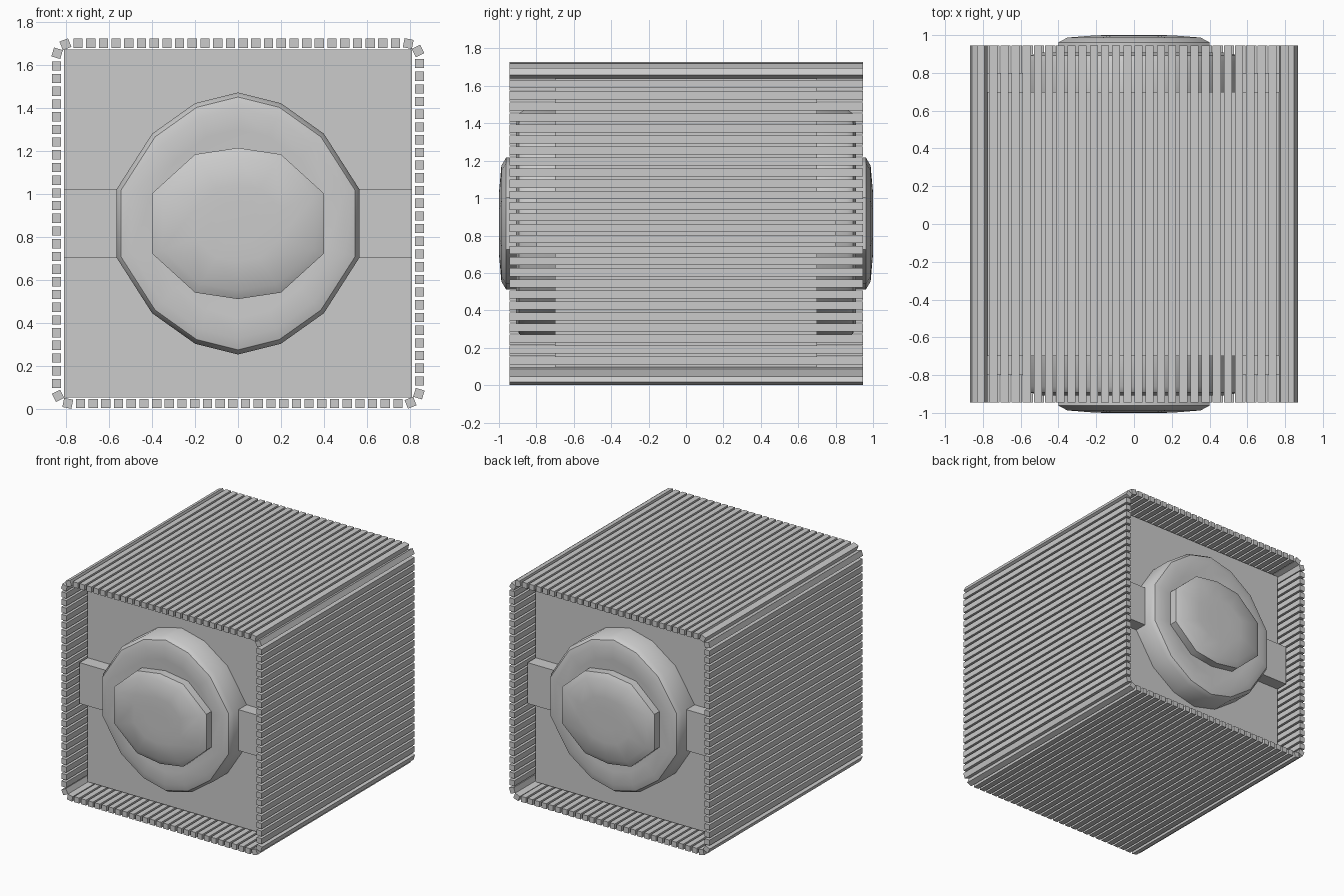
import bpy, bmesh, math
from mathutils import Matrix, Vector

if "Cube" in bpy.data.objects:
    bpy.data.objects.remove(bpy.data.objects["Cube"])

CZ = 0.864  # height of the centre axis


def finish(bm, name, smooth=None):
    bmesh.ops.recalc_face_normals(bm, faces=bm.faces)
    me = bpy.data.meshes.new(name)
    bm.to_mesh(me)
    bm.free()
    ob = bpy.data.objects.new(name, me)
    bpy.context.collection.objects.link(ob)
    if smooth:
        bpy.ops.object.select_all(action='DESELECT')
        bpy.context.view_layer.objects.active = ob
        ob.select_set(True)
        bpy.ops.object.shade_smooth_by_angle(angle=math.radians(smooth))
    return ob


def add_box(bm, centre, size, rot=0.0):
    m = (Matrix.Translation(centre) @ Matrix.Rotation(rot, 4, 'Y')
         @ Matrix.Diagonal((*size, 1)))
    bmesh.ops.create_cube(bm, size=1, matrix=m)


def outline(quarter):
    """Mirror a quarter outline (top point to side) into a closed loop."""
    right = quarter + [(x, -z) for x, z in reversed(quarter)]
    return right + [(-x, z) for x, z in reversed(right) if x > 0]


def knob(name, quarter, rings, side):
    """Stack scaled copies of an outline along y; rings are (scale, y)."""
    bm = bmesh.new()
    loops = [[bm.verts.new((x * s, side * y, CZ + z * s)) for x, z in outline(quarter)]
             for s, y in rings]
    n = len(loops[0])
    for a, b in zip(loops, loops[1:]):
        for i in range(n):
            j = (i + 1) % n
            bm.faces.new((a[i], a[j], b[j], b[i]))
    bm.faces.new(loops[0])
    bm.faces.new(loops[-1])
    return finish(bm, name, 35)


def rounded_rect_point(d, hx, hz, r):
    """Point and tilt at distance d clockwise from the top left straight."""
    corners = [(hx - r, hz - r), (hx - r, r - hz), (r - hx, r - hz), (r - hx, hz - r)]
    lengths = [2 * (hx - r), 2 * (hz - r)] * 2
    arc = math.pi / 2 * r
    d %= sum(lengths) + 4 * arc
    for k in range(4):
        a = k * math.pi / 2
        tangent = Vector((math.cos(a), -math.sin(a)))
        normal = Vector((math.sin(a), math.cos(a)))
        c = Vector(corners[k])
        if d < lengths[k]:
            return c + normal * r - tangent * (lengths[k] - d), a
        d -= lengths[k]
        if d < arc:
            a += d / r
            return c + Vector((math.sin(a), math.cos(a))) * r, a
        d -= arc
    return Vector((r - hx, hz)), 0.0


# Slats wrapped around a rounded square
HX, HZ, R, COUNT = 0.845, 0.839, 0.065, 112
perimeter = 4 * (HX + HZ) - 8 * R + 2 * math.pi * R
bm = bmesh.new()
for i in range(COUNT):
    p, a = rounded_rect_point(0.035 + perimeter * i / COUNT, HX, HZ, R)
    add_box(bm, (p.x, 0, CZ + p.y), (0.043, 1.89, 0.043), a)
finish(bm, "slats")

# Solid inner core
bm = bmesh.new()
add_box(bm, (0, 0, CZ), (1.62, 1.4, 1.62))
finish(bm, "inner_core")

# Round housing, centre cap and side brackets on both ends
housing = [(0, 0.61), (0.2, 0.56), (0.4, 0.418), (0.565, 0.16)]
cap = [(0, 0.352), (0.2, 0.322), (0.4, 0.14)]
for side, label in ((-1, "front"), (1, "back")):
    knob(label + "_housing", housing,
         [(1, 0.69), (1, 0.86), (0.965, 0.893), (0.88, 0.908), (0.72, 0.9)], side)
    knob(label + "_cap", cap,
         [(1, 0.89), (1, 0.962), (0.88, 0.987), (0.5, 0.999), (0.25, 1.0)], side)
    for sx, hand in ((-1, "left"), (1, "right")):
        bm = bmesh.new()
        add_box(bm, (sx * 0.66, side * 0.745, CZ), (0.3, 0.11, 0.32))
        finish(bm, f"{label}_{hand}_bracket")
